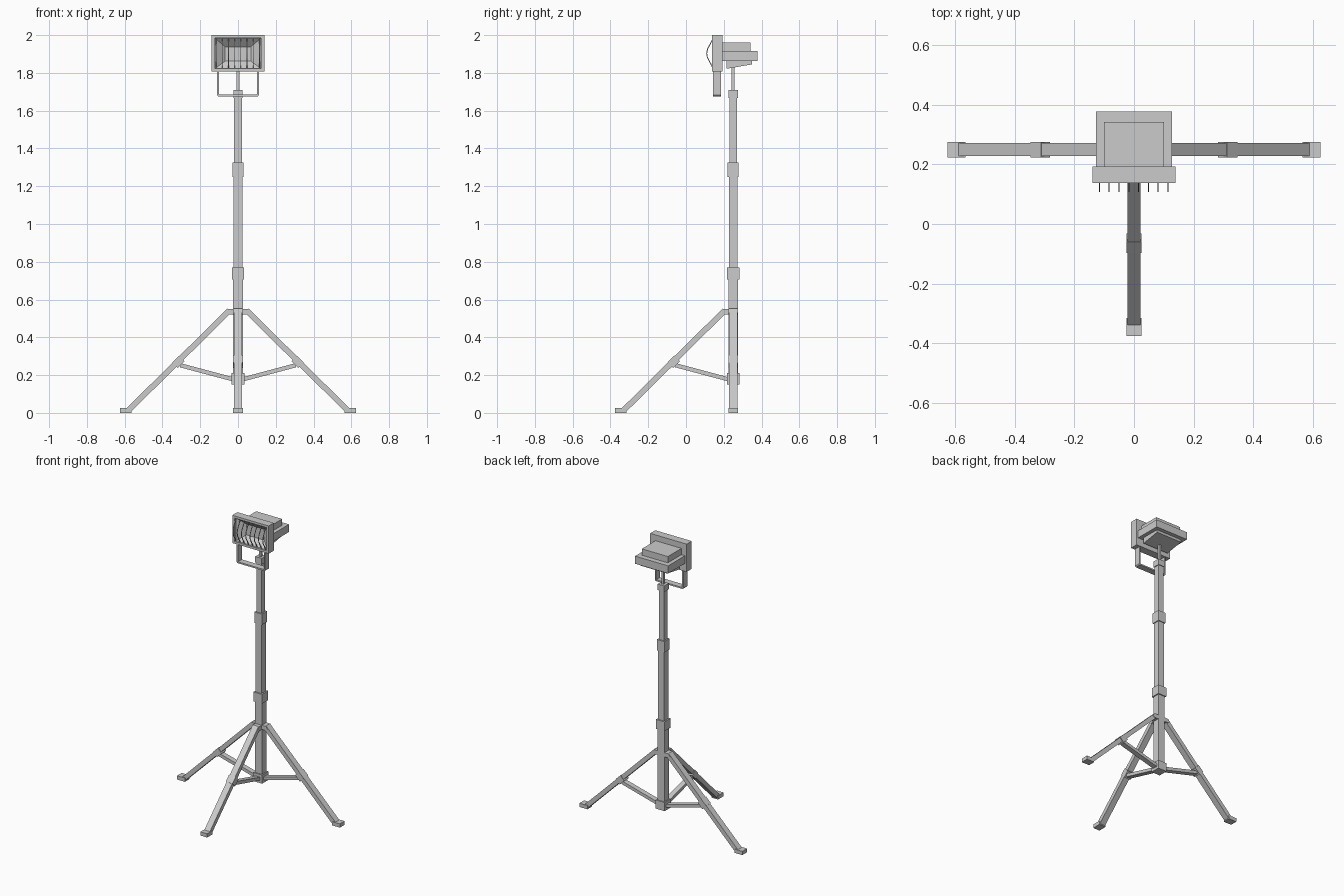
import bpy, bmesh
from math import pi
from mathutils import Vector, Matrix

if "Cube" in bpy.data.objects:
    bpy.data.objects.remove(bpy.data.objects["Cube"])

PY = 0.25  # y of the mast axis


def make(name, bm):
    bmesh.ops.recalc_face_normals(bm, faces=bm.faces)
    me = bpy.data.meshes.new(name)
    bm.to_mesh(me)
    bm.free()
    ob = bpy.data.objects.new(name, me)
    bpy.context.collection.objects.link(ob)
    return ob


def box(name, lo, hi):
    bm = bmesh.new()
    lo, hi = Vector(lo), Vector(hi)
    bmesh.ops.create_cube(bm, size=1, matrix=Matrix.Translation((lo + hi) / 2)
                          @ Matrix.Diagonal((*(hi - lo), 1)))
    return make(name, bm)


def prism(name, pts, axis, a, b, place=Matrix()):
    """Extrude a closed outline along x or y between a and b."""
    bm = bmesh.new()
    at = (lambda u, v, t: (t, u, v)) if axis == 'x' else (lambda u, v, t: (u, t, v))
    f = bm.faces.new([bm.verts.new(at(u, v, a)) for u, v in pts])
    ext = bmesh.ops.extrude_face_region(bm, geom=[f])['geom']
    move = Vector((b - a, 0, 0)) if axis == 'x' else Vector((0, b - a, 0))
    bmesh.ops.translate(bm, vec=move, verts=[v for v in ext if isinstance(v, bmesh.types.BMVert)])
    bm.transform(place)
    return make(name, bm)


def bar(name, p, q, thick, half, place):
    """Flat bar from p to q in the radial plane (r, z)."""
    p, q = Vector(p), Vector(q)
    d = (q - p).normalized()
    n = Vector((-d.y, d.x)) * thick / 2
    return prism(name, [p - n, q - n, q + n, p + n], 'y', -half, half, place)


# telescopic mast: name, half width, bottom, top
for name, h, z0, z1 in [("hub", .034, .15, .21), ("mast_lower", .026, .16, .73),
                        ("collar_lower", .033, .705, .77), ("mast_middle", .0235, .74, 1.28),
                        ("collar_upper", .029, 1.25, 1.325), ("mast_upper", .02, 1.3, 1.69),
                        ("mast_cap", .025, 1.668, 1.71), ("mast_pin", .008, 1.7, 1.83)]:
    box(name, (-h, PY - h, z0), (h, PY + h, z1))

# three legs with feet, clamps and braces
for side, ang in (("right", 0), ("left", pi), ("front", -pi / 2)):
    M = Matrix.Translation((0, PY, 0)) @ Matrix.Rotation(ang, 4, 'Z')
    bar(side + "_leg", (.045, .542), (.582, .012), .03, .0215, M)
    prism(side + "_foot", [(.565, 0), (.626, 0), (.626, .026), (.565, .026)], 'y', -.026, .026, M)
    prism(side + "_bracket", [(.02, .522), (.055, .522), (.072, .532), (.056, .551), (.02, .551)],
          'y', -.025, .025, M)
    bar(side + "_clamp", (.297, .288), (.333, .253), .042, .026, M)
    bar(side + "_brace", (.02, .176), (.305, .252), .022, .018, M)

# lamp frame with a tapered reflector recess
bm = bmesh.new()


def ring(x, z0, z1, y):
    return [bm.verts.new((sx * x, y, z)) for sx, z in ((-1, z0), (1, z0), (1, z1), (-1, z1))]


rings = [ring(.14, 1.807, 2.0, .193), ring(.14, 1.807, 2.0, .137), ring(.122, 1.823, 1.984, .137),
         ring(.122, 1.823, 1.984, .15), ring(.068, 1.862, 1.938, .189)]
for r, s in zip(rings, rings[1:]):
    for i in range(4):
        j = (i + 1) % 4
        bm.faces.new((r[i], r[j], s[j], s[i]))
bm.faces.new(rings[0])
bm.faces.new(rings[-1])
make("lamp_frame", bm)

# stepped housing behind the frame
box("housing_main", (-.127, .19, 1.863), (.127, .378, 1.916))
box("housing_top", (-.1, .19, 1.916), (.1, .342, 1.96))
prism("housing_base", [(.215, 1.822), (.35, 1.845), (.35, 1.865), (.215, 1.865)], 'x', -.1, .1)

# curved guard wires
outer = [(.14, 1.98), (.122, 1.947), (.111, 1.925), (.107, 1.903), (.111, 1.88), (.122, 1.86), (.14, 1.825)]
inner = [(y + .005, 1.9025 + (z - 1.9025) * .97) for y, z in reversed(outer)]
for i in range(8):
    x = -.116 + i * .0328
    prism(f"guard_wire_{i + 1}", outer + inner, 'x', x - .0017, x + .0017)

# U-shaped carrying handle
prism("handle", [(-.11, 1.812), (-.11, 1.682), (-.104, 1.675), (.104, 1.675), (.11, 1.682), (.11, 1.812),
                 (.1, 1.812), (.1, 1.685), (-.1, 1.685), (-.1, 1.812)], 'y', .142, .185)
